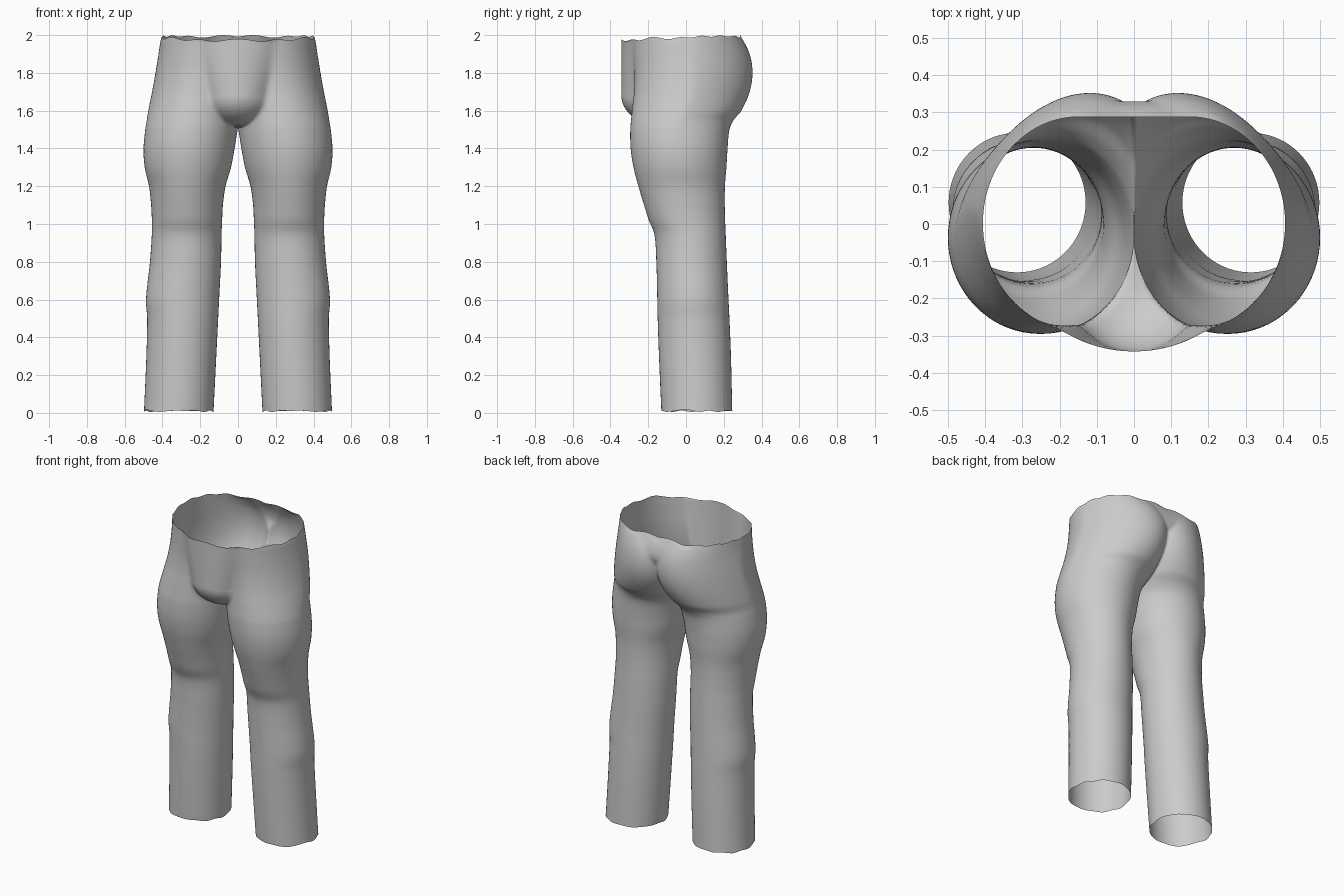
import bpy, bmesh, math

cube = bpy.data.objects.get("Cube")
if cube:
    bpy.data.objects.remove(cube, do_unlink=True)

# Leg sections: height, inner x, outer x, front y, back y, seat shear towards the centre
SECTIONS = [
    (0.00, .13, .498, -.13, .245, 0),
    (0.30, .115, .485, -.143, .238, 0),
    (0.50, .105, .481, -.15, .23, 0),
    (0.60, .1, .487, -.152, .225, 0),
    (0.80, .09, .466, -.157, .216, 0),
    (0.95, .087, .456, -.168, .21, 0),
    (1.02, .084, .456, -.197, .207, 0),
    (1.10, .08, .46, -.222, .205, 0),
    (1.20, .066, .471, -.252, .206, 0),
    (1.30, .037, .494, -.278, .214, 0),
    (1.40, .018, .5, -.293, .22, 0),
    (1.50, .002, .491, -.295, .23, .01),
    (1.55, -.008, .483, -.291, .252, .03),
    (1.60, -.02, .475, -.286, .293, .05),
    (1.70, -.04, .455, -.275, .337, .07),
    (1.80, -.06, .437, -.272, .352, .07),
    (1.90, -.085, .421, -.278, .337, .05),
    (2.00, -.11, .406, -.285, .288, 0),
]
# Depth of the seam between the seat halves: height, y
CLEFT = [(1.5, -.1), (1.55, .05), (1.65, .17), (1.75, .265),
         (1.85, .325), (1.92, .322), (2.0, .287)]
SIDES = 72


def sample(table, z):
    """Smooth interpolation through the rows of a table."""
    i = max(0, min(len(table) - 2, sum(r[0] <= z for r in table) - 1))
    a, b = table[i], table[i + 1]
    p, n = table[max(i - 1, 0)], table[min(i + 2, len(table) - 1)]
    h = b[0] - a[0]
    u = (z - a[0]) / h
    out = []
    for c in range(1, len(a)):
        ma = (b[c] - p[c]) / (b[0] - p[0]) * h
        mb = (n[c] - a[c]) / (n[0] - a[0]) * h
        out.append(a[c] + u * ma + u * u * (3 * (b[c] - a[c]) - 2 * ma - mb)
                   + u ** 3 * (2 * (a[c] - b[c]) + ma + mb))
    return out


def smooth_max(a, b, k):
    return (a + b + math.sqrt((a - b) ** 2 + k * k)) / 2


def front_panel(x, z):
    """y of the rounded front panel, or None outside it."""
    drop = max(0, (1.68 - z) / .167)
    width = .2 + .09 * max(0, (z - 1.68) / .32)
    inside = 1 - drop ** 2 - (x / width) ** 2
    return -.11 - .232 * math.sqrt(inside) if inside > 0 else None


def ring(z):
    """Points of one half section, from the centre front round to the centre back."""
    inner, outer, front, back, shear = sample(SECTIONS, z)
    cx, rx = (inner + outer) / 2, (outer - inner) / 2
    cy, ry = (front + back) / 2, (back - front) / 2

    def x_at(t):
        return cx + rx * math.cos(t) - shear * max(0, math.sin(t))

    def limit(sign):
        """Angle at which the section meets the centre plane."""
        lo, hi = math.pi / 2, math.pi
        if x_at(sign * hi) >= 0:
            return sign * hi
        for _ in range(40):
            mid = (lo + hi) / 2
            lo, hi = (mid, hi) if x_at(sign * mid) > 0 else (lo, mid)
        return sign * lo

    start, end = limit(-1), limit(1)
    points = []
    for j in range(SIDES + 1):
        t = start + (end - start) * j / SIDES
        x, y = max(0, x_at(t)), cy + ry * math.sin(t)
        if z > 1.5 and t < 0:
            panel = front_panel(x, z)
            if panel is not None:
                y = -smooth_max(-y, -panel, .012)
        elif z > 1.5 and t > math.pi / 2:
            y = max(y, sample(CLEFT, z)[0])
        points.append((x, y))
    return points


# One half of the garment, lofted from hem to waist
heights = [i * .025 for i in range(60)] + [1.5 + i * .01 for i in range(51)]
bm = bmesh.new()
rows = []
for i, z in enumerate(heights):
    row = []
    for x, y in ring(z):
        h = z
        wave = (math.sin(31 * x + 17 * y) + math.sin(53 * y - 23 * x)) / 2
        # Uneven raw edges at the hem and the waist
        if i == 0:
            h = .012 + .007 * wave
        elif z > 1.965:
            sag = .012 - .03 * min(0, y + .1) - .02 * y - .008 * wave
            h = min(2, z - (z - 1.965) / .035 * sag)
        row.append(bm.verts.new((x, y, h)))
    rows.append(row)
for low, high in zip(rows, rows[1:]):
    for j in range(SIDES):
        bm.faces.new((low[j], low[j + 1], high[j + 1], high[j]))
bmesh.ops.remove_doubles(bm, verts=bm.verts, dist=.0005)
mesh = bpy.data.meshes.new("trousers")
bm.to_mesh(mesh)
bm.free()
trousers = bpy.data.objects.new("trousers", mesh)
bpy.context.collection.objects.link(trousers)

# Plain cloth
cloth = bpy.data.materials.new("light_grey_cloth")
cloth.use_nodes = True
grey = (.6, .6, .6, 1)
cloth.diffuse_color = grey
cloth.node_tree.nodes["Principled BSDF"].inputs["Base Color"].default_value = grey
mesh.materials.append(cloth)

# The other half
mirror = trousers.modifiers.new("mirror", "MIRROR")
mirror.use_clip = True
mirror.merge_threshold = .001

bpy.context.view_layer.objects.active = trousers
trousers.select_set(True)
bpy.ops.object.shade_smooth_by_angle(angle=math.radians(50))
